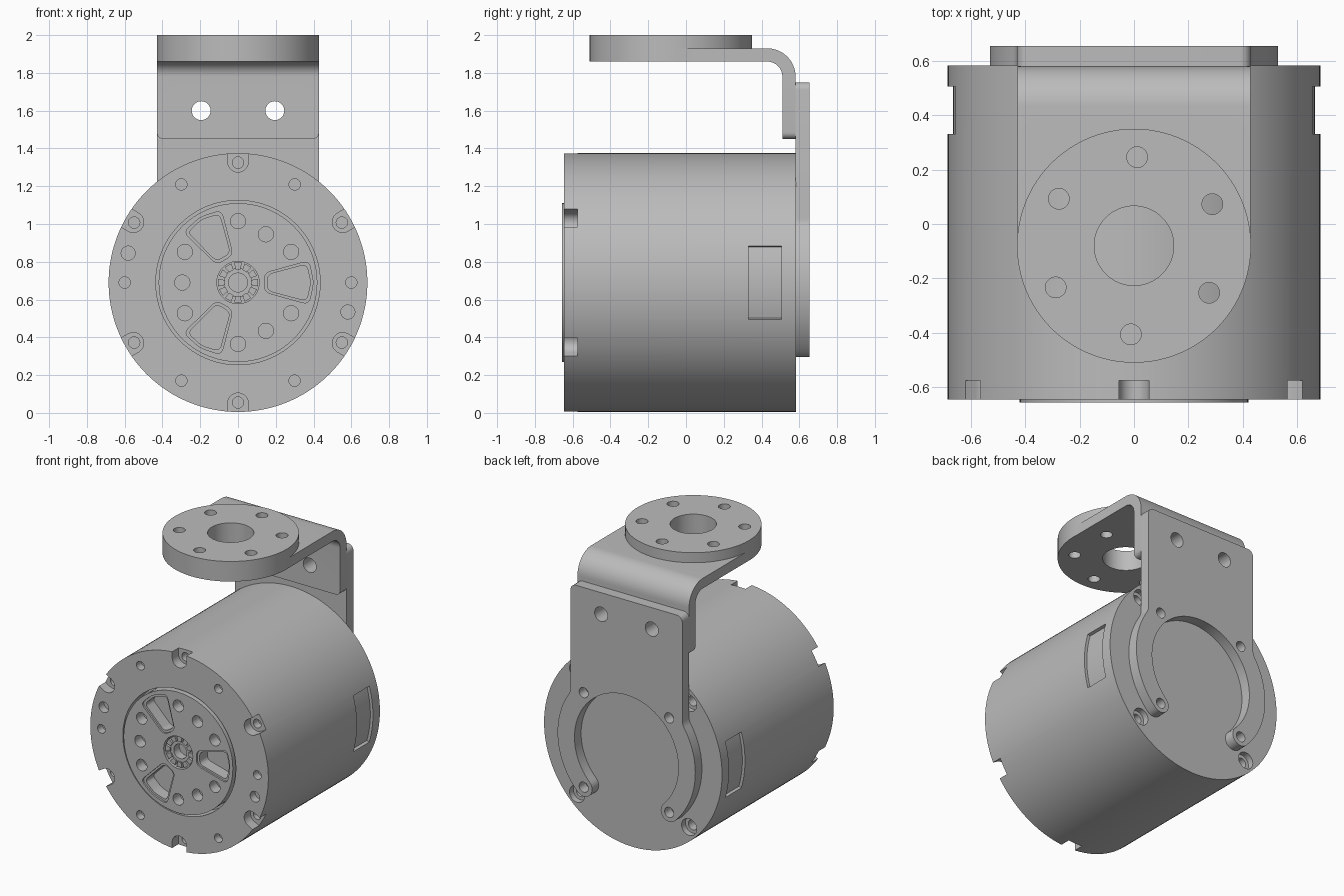
import bpy, bmesh, math
from math import sin, cos, radians, sqrt, degrees, atan2
from mathutils import Vector

default = bpy.data.objects.get("Cube")
if default:
    bpy.data.objects.remove(default, do_unlink=True)

GREY = (0.5, 0.5, 0.5, 1)
metal = bpy.data.materials.new("grey_metal")
metal.use_nodes = True
metal.diffuse_color = GREY
metal.node_tree.nodes["Principled BSDF"].inputs["Base Color"].default_value = GREY

AXIS_Z = 0.69          # height of the motor axis
SIXTHS = range(0, 360, 60)
MAP = {"x": lambda u, v, t: (t, u, v),
       "y": lambda u, v, t: (u, t, v),
       "z": lambda u, v, t: (u, v, t)}


# ---------- helpers ----------
def arc(cu, cv, r, a0, a1, n=16):
    return [(cu + r * cos(radians(a0 + (a1 - a0) * i / n)),
             cv + r * sin(radians(a0 + (a1 - a0) * i / n))) for i in range(n + 1)]


def circle(cu, cv, r, n=32):
    return arc(cu, cv, r, 0, 360, n)[:-1]


def polar(r, a):
    return r * cos(radians(a)), AXIS_Z + r * sin(radians(a))


def place(points, angle):
    """Turn a profile drawn along +u around the motor axis."""
    a = radians(angle)
    return [(u * cos(a) - v * sin(a), AXIS_Z + u * sin(a) + v * cos(a)) for u, v in points]


def rounded(points, d, n=6):
    out = []
    for i, p in enumerate(points):
        p = Vector(p)
        a = p + (Vector(points[i - 1]) - p).normalized() * d
        b = p + (Vector(points[(i + 1) % len(points)]) - p).normalized() * d
        for k in range(n + 1):
            t = k / n
            out.append(tuple(a * (1 - t) ** 2 + p * 2 * t * (1 - t) + b * t * t))
    return out


def prisms(name, items, axis="y"):
    """One object made of extruded profiles: (points, start, end)."""
    bm = bmesh.new()
    for pts, t0, t1 in items:
        lo = [bm.verts.new(MAP[axis](u, v, t0)) for u, v in pts]
        hi = [bm.verts.new(MAP[axis](u, v, t1)) for u, v in pts]
        bm.faces.new(lo)
        bm.faces.new(hi[::-1])
        for i in range(len(pts)):
            j = (i + 1) % len(pts)
            bm.faces.new((lo[j], lo[i], hi[i], hi[j]))
    bmesh.ops.recalc_face_normals(bm, faces=bm.faces[:])
    me = bpy.data.meshes.new(name)
    bm.to_mesh(me)
    bm.free()
    me.materials.append(metal)
    ob = bpy.data.objects.new(name, me)
    bpy.context.collection.objects.link(ob)
    return ob


def boolean(ob, items, axis="y", op="DIFFERENCE"):
    tool = prisms("cutter", items, axis)
    tool.hide_render = True
    mod = ob.modifiers.new("cut", "BOOLEAN")
    mod.object, mod.operation, mod.solver = tool, op, "EXACT"
    bpy.context.view_layer.objects.active = ob
    bpy.ops.object.modifier_apply(modifier=mod.name)
    bpy.data.objects.remove(tool, do_unlink=True)


def smooth(ob):
    bpy.ops.object.select_all(action="DESELECT")
    ob.select_set(True)
    bpy.context.view_layer.objects.active = ob
    bpy.ops.object.shade_smooth_by_angle(angle=radians(25))


# ---------- motor housing ----------
FRONT, BACK = -0.645, 0.582
housing = prisms("motor_housing", [(circle(0, AXIS_Z, 0.685, 128), FRONT, BACK)])

# rotor recess, open screw notches and round holes in the front
notch = [(0.75, -0.055)] + arc(0.64, 0, 0.055, 270, 90)[::1] + [(0.75, 0.055)]
cuts = [(circle(0, AXIS_Z, 0.435, 96), -0.7, -0.54)]
cuts += [(place(notch, a + 30), -0.7, -0.575) for a in SIXTHS]
cuts += [(circle(*polar(0.6, a), 0.03), -0.7, -0.59) for a in SIXTHS]
cuts += [(circle(*polar(0.602, a), 0.037), -0.7, -0.59) for a in (-15, 165)]
boolean(housing, cuts)
boolean(housing, [(circle(*polar(0.635, a + 30), 0.03), -0.6, -0.52) for a in SIXTHS])

# shallow curved side pockets and counterbored back screws
pocket = arc(0, 0, 0.665, -16.5, 16.5) + arc(0, 0, 0.75, 16.5, -16.5)
cuts = [(place(pocket, a), 0.33, 0.505) for a in (0, 180)]
diagonals = (45, 135, 225, 315)
cuts += [(circle(*polar(0.61, a), 0.058), 0.54, 0.7) for a in diagonals]
boolean(housing, cuts)
boolean(housing, [(circle(*polar(0.61, a), 0.035), 0.46, 0.56) for a in diagonals])
smooth(housing)

# ---------- rotor ----------
FACE = -0.657
rotor = prisms("rotor", [(circle(0, AXIS_Z, 0.42, 96), FACE, -0.53)])
window = rounded([(0.14, -0.05), (0.375, -0.115), (0.4, 0), (0.375, 0.115), (0.14, 0.05)], 0.035)
inner = [(0.275 + (u - 0.275) * 0.88, v * 0.84) for u, v in window]
cuts = [(place(window, a), -0.7, FACE + 0.012) for a in (0, 120, 240)]
cuts += [(circle(*polar(0.325, a + 30), 0.04), -0.7, -0.58) for a in SIXTHS]
cuts += [(circle(*polar(0.295, a), 0.04), -0.7, -0.58) for a in (60, 180, 300)]
cuts.append((circle(0, AXIS_Z, 0.112, 48), -0.7, -0.57))
boolean(rotor, cuts)
boolean(rotor, [(place(inner, a), -0.66, -0.56) for a in (0, 120, 240)])
smooth(rotor)

# toothed hub in the rotor centre
hub = prisms("hub_ring", [(circle(0, AXIS_Z, 0.077, 48), -0.635, -0.56)])
boolean(hub, [(circle(0, AXIS_Z, 0.05), -0.7, -0.575)])
smooth(hub)
tooth = [(0.07, -0.013), (0.105, -0.02), (0.105, 0.02), (0.07, 0.013)]
prisms("hub_teeth", [(place(tooth, a), -0.645, -0.565) for a in range(0, 360, 30)])

# ---------- rear bracket plate with two curved arms ----------
OUT, IN, FILLET, HALF = 0.53, 0.40, 0.1, 0.43
mid, tip = (OUT + IN) / 2, (OUT - IN) / 2
fz = sqrt((OUT + FILLET) ** 2 - (HALF + FILLET) ** 2)
fa = degrees(atan2(fz, HALF + FILLET))
top = 1.75 - AXIS_Z
side = [(0, top)] + arc(HALF - 0.04, top - 0.04, 0.04, 90, 0, 6)
side += arc(HALF + FILLET, fz, FILLET, 180, 180 + fa, 8)
side += arc(0, 0, OUT, fa, -45, 24)[1:]
side += arc(mid * cos(radians(45)), -mid * sin(radians(45)), tip, -45, -225, 12)[1:]
side += arc(0, 0, IN, -45, 90, 36)[1:]
outline = side + [(-u, v) for u, v in side[-2:0:-1]]
plate = prisms("rear_plate", [(place(outline, 0), 0.58, 0.655)])
bolts = [(circle(s * 0.195, 1.6, 0.05), 0.4, 0.8) for s in (-1, 1)]
boolean(plate, bolts + [(circle(*polar(mid, a), 0.035), 0.5, 0.8) for a in diagonals])
smooth(plate)

# ---------- bent upper bracket with round flange ----------
CY = -0.08
bend = [(CY, 1.86)] + arc(0.43, 1.78, 0.08, 90, 0) + [(0.51, 1.45), (0.58, 1.45)]
bend += arc(0.43, 1.78, 0.15, 0, 90) + [(CY, 1.93)]
bracket = prisms("upper_bracket", [(bend, -HALF + 0.001, HALF - 0.001)], "x")
bm = bmesh.new()
bm.from_mesh(bracket.data)
corners = [e for e in bm.edges if all(v.co.z < 1.46 for v in e.verts)
           and abs(e.verts[0].co.x - e.verts[1].co.x) < 0.01]
bmesh.ops.bevel(bm, geom=corners, offset=0.035, segments=5, profile=0.5, affect="EDGES")
bm.to_mesh(bracket.data)
bm.free()
boolean(bracket, bolts)
boolean(bracket, [(circle(0, CY, HALF, 96), 1.86, 2.0)], "z", "UNION")
holes = [(circle(0, CY, 0.146, 64), 1.7, 2.1)]
holes += [(circle(0.326 * cos(radians(a + 28)), CY + 0.326 * sin(radians(a + 28)), 0.038), 1.7, 2.1)
          for a in SIXTHS]
boolean(bracket, holes, "z")
smooth(bracket)
